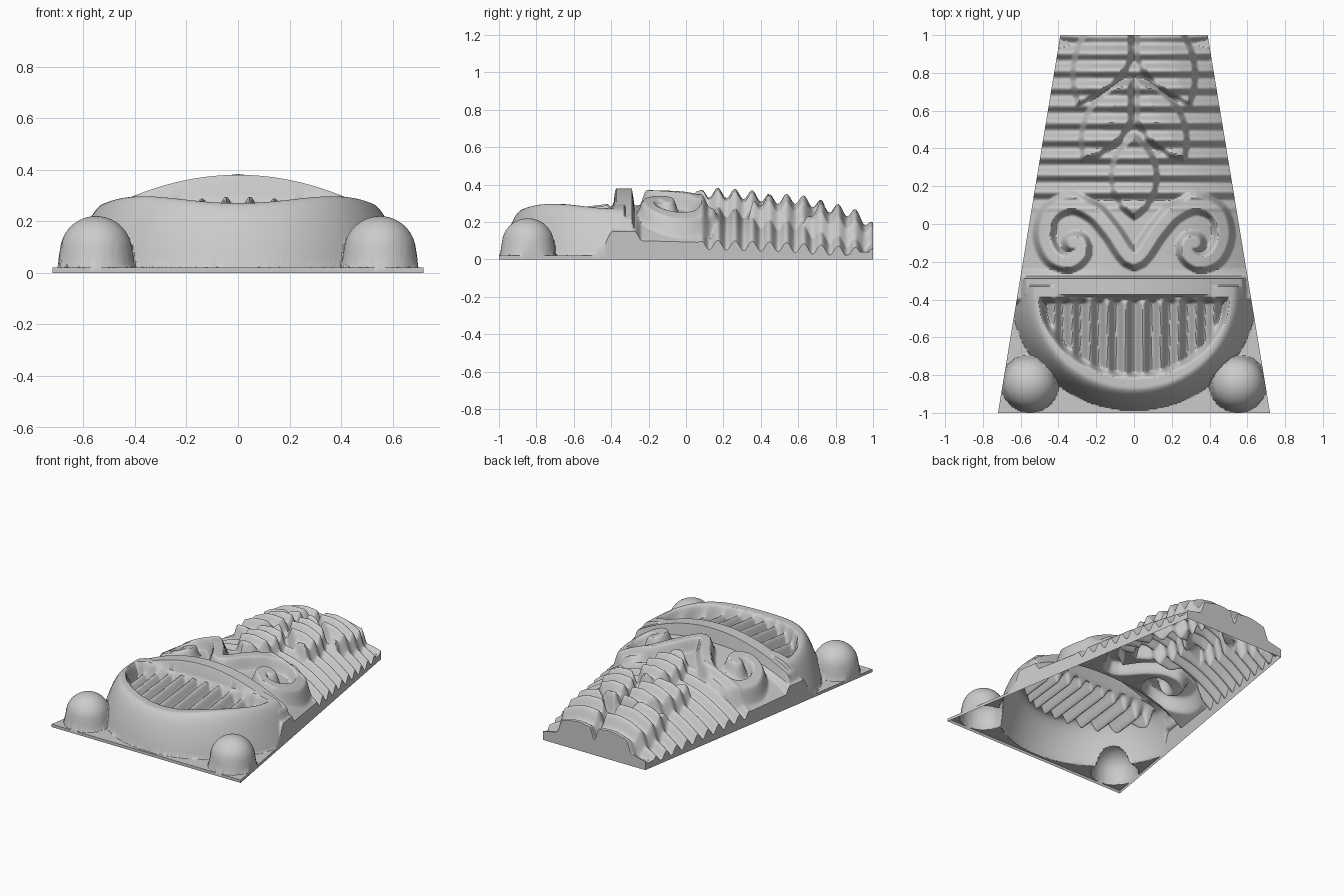
import bpy, bmesh
from math import cos, hypot, pi, sin, sqrt
from mathutils import Vector

cube = bpy.data.objects.get("Cube")
if cube:
    bpy.data.objects.remove(cube)


def ramp(a, b, v):
    t = min(1, max(0, (v - a) / (b - a)))
    return t * t * (3 - 2 * t)


def along(keys, v):
    """Piecewise linear profile."""
    for (a, p), (b, q) in zip(keys, keys[1:]):
        if v <= b:
            return p + (q - p) * max(0, (v - a) / (b - a))
    return keys[-1][1]


def half_width(y):
    return 0.555 - 0.165 * y


# Domed backing with a low skirt along its sides
SPINE = [(-0.3, 0.29), (0, 0.285), (0.3, 0.265), (0.6, 0.245), (0.8, 0.205), (0.93, 0.155), (1, 0.09)]
SKIRT = [(-0.27, 0.15), (-0.24, 0.1), (0.5, 0.08), (1, 0.045)]


def backing(x, y):
    edge = along(SKIRT, y)
    dome = edge + (along(SPINE, y) - edge) * (1 - (x / half_width(y)) ** 2.3)
    # Horizontal ribs on the upper half
    dome += 0.026 * (cos((y - 0.17) / 0.092 * 2 * pi) - 0.5) * ramp(0.05, 0.12, y)
    return 0.02 + (max(dome, 0.025) - 0.02) * ramp(-0.47, -0.39, y)


# Pointed leaves: lens shapes given by two tips and a half width
LEAVES = [((0, 0.02), (0, 0.48), 0.135, False),
          ((0.275, 0.33), (0, 0.775), 0.125, True),
          ((0.305, 0.625), (0, 1.2), 0.155, True)]


def leaf_height(x, y):
    best = 0
    for tip, end, wide, paired in LEAVES:
        a, b = Vector(tip), Vector(end)
        axis = (b - a).normalized()
        rel = Vector((x, y)) - (a + b) / 2
        long = (b - a).length / 2
        radius = (long ** 2 + wide ** 2) / (2 * wide)
        across = abs(axis.x * rel.y - axis.y * rel.x)
        d = radius - hypot(axis.dot(rel), across + radius - wide)
        if paired:
            d = min(d, x - 0.003)
        best = max(best, ramp(-0.005, 0.035, d) * 0.085 + 0.012 * ramp(0.03, 0.12, d))
    return best


# Scroll band: a smooth curve from the centre V to the spiral eye
KNOTS = [Vector(p) for p in [(-0.13, -0.04), (0, -0.185), (0.12, -0.04), (0.21, 0.06), (0.33, 0.11), (0.44, 0.06),
                             (0.475, -0.06), (0.43, -0.17), (0.345, -0.2), (0.285, -0.155), (0.29, -0.1),
                             (0.33, -0.1), (0.34, -0.1)]]
band = []
for p, q, r, s in zip(KNOTS, KNOTS[1:], KNOTS[2:], KNOTS[3:]):
    for k in range(5):
        t = k / 5
        band.append(q + (r - p) * t / 2 + (2 * p - 5 * q + 4 * r - s) * t * t / 2
                    + (3 * q - p - 3 * r + s) * t ** 3 / 2)


def scroll_height(x, y):
    if not -0.3 < y < 0.22:
        return 0
    near = 1
    for a, b in zip(band, band[1:]):
        dx, dy = b.x - a.x, b.y - a.y
        t = min(1, max(0, ((x - a.x) * dx + (y - a.y) * dy) / (dx * dx + dy * dy + 1e-9)))
        near = min(near, hypot(x - a.x - t * dx, y - a.y - t * dy))
    return 0.082 * ramp(0.066, 0.025, near)


# Rounded lip around a mouth filled with upright bars
def mouth(x, y):
    outer = (1 - hypot(x / 0.65, (y + 0.35) / 0.635)) * 0.63
    if y > -0.33 or outer < 0:
        return 0
    lip = 0.27 + 0.4 * x ** 2 - 1.5 * x ** 4
    lip = 0.02 + (lip - 0.02) * sin(min(1, outer / 0.12) * pi / 2) ** 0.8
    inner = min((1 - hypot(x / 0.51, (y + 0.38) / 0.44)) * 0.45, -0.385 - y)
    bars = 0.265 - 0.4 * x ** 2 + 0.12 * (y + 0.4) - 0.035 * cos(x / 0.094 * 2 * pi)
    return lip + (bars - lip) * ramp(0, 0.04, inner)


# Arched brow bar above the mouth
def brow(x, y):
    top = 0.38 - 0.5 * x ** 2
    mask = ramp(-0.415, -0.375, y) * ramp(-0.255, -0.29, y) * ramp(0.64, 0.57, x)
    return top * mask


# Ball in each lower corner
def ball(x, y):
    d = hypot(x - 0.55, y + 0.845)
    return 0.08 + sqrt(0.14 ** 2 - d * d) if d < 0.14 else 0.08 * ramp(0.155, 0.14, d)


def height(x, y):
    x = abs(x)
    body = backing(x, y)
    if y > -0.32:
        body += max(leaf_height(x, y), scroll_height(x, y))
        if y > 0.9:
            body = max(body, 0.04)
    return max(body, mouth(x, y), brow(x, y), ball(x, y))


# Relief sheet over the tapered outline, its border dropped to the ground, open below
COLS, ROWS = 200, 290
bm = bmesh.new()
grid = []
for j in range(-1, ROWS + 2):
    y = -1 + 2 * min(ROWS, max(0, j)) / ROWS
    row = []
    for i in range(-1, COLS + 2):
        x = half_width(y) * (2 * min(COLS, max(0, i)) / COLS - 1)
        border = i in (-1, COLS + 1) or j in (-1, ROWS + 1)
        row.append(bm.verts.new((x, y, 0 if border else height(x, y))))
    grid.append(row)
for low, high in zip(grid, grid[1:]):
    for i in range(len(low) - 1):
        bm.faces.new((low[i], low[i + 1], high[i + 1], high[i]))
bmesh.ops.remove_doubles(bm, verts=bm.verts, dist=0.0001)

mesh = bpy.data.meshes.new("relief_panel")
bm.to_mesh(mesh)
bm.free()
panel = bpy.data.objects.new("relief_panel", mesh)
bpy.context.collection.objects.link(panel)

stone = bpy.data.materials.new("plain_grey")
stone.use_nodes = True
grey = (0.6, 0.6, 0.6, 1)
stone.diffuse_color = grey
stone.node_tree.nodes["Principled BSDF"].inputs["Base Color"].default_value = grey
mesh.materials.append(stone)

bpy.ops.object.select_all(action="DESELECT")
panel.select_set(True)
bpy.context.view_layer.objects.active = panel
bpy.ops.object.shade_smooth_by_angle(angle=pi / 4)
